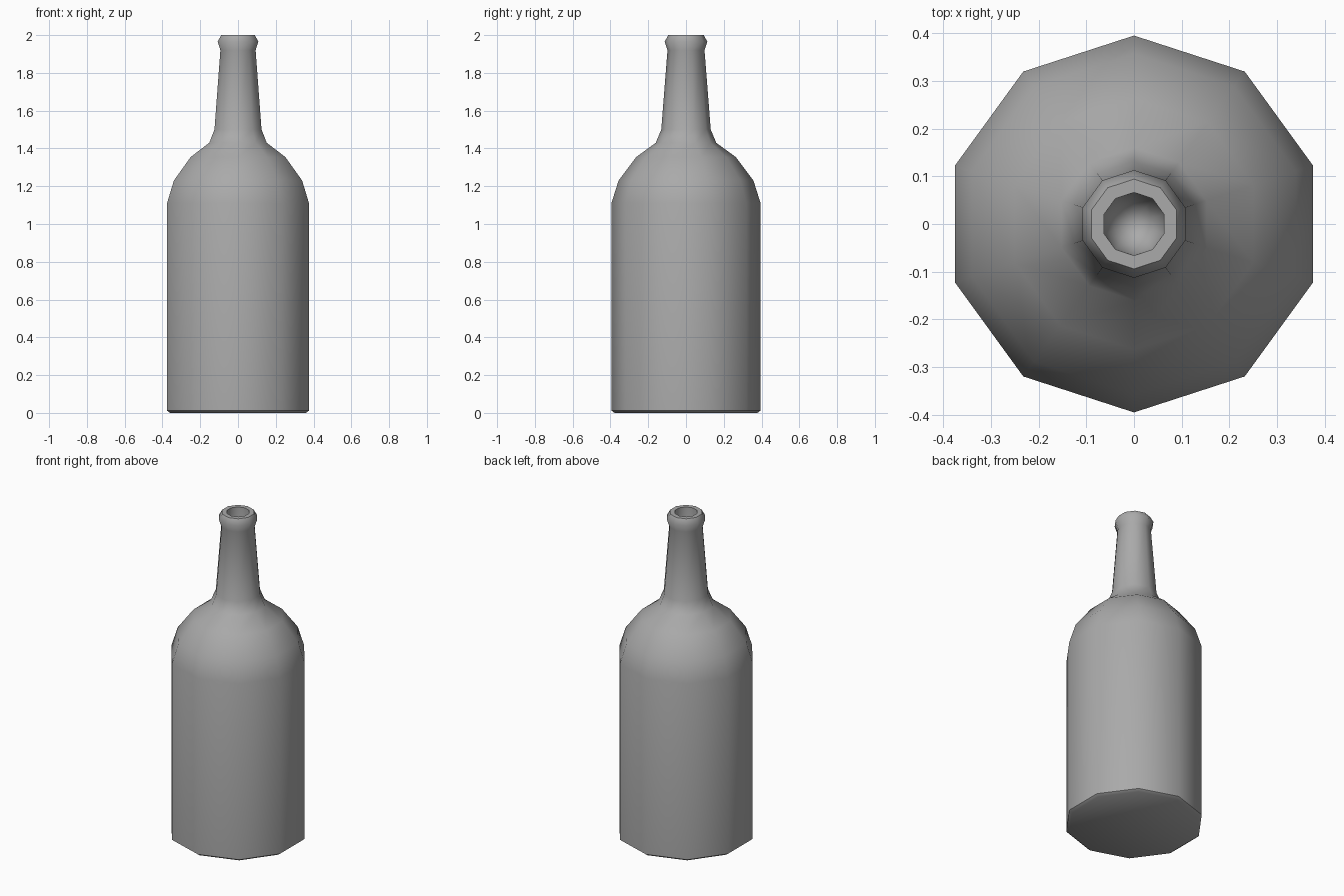
import bpy
import bmesh
import math

cube = bpy.data.objects.get("Cube")
if cube:
    bpy.data.objects.remove(cube, do_unlink=True)

SIDES = 10

# Single flat colour
grey = bpy.data.materials.new("bottle_grey")
grey.use_nodes = True
colour = (0.4, 0.4, 0.4, 1.0)
grey.diffuse_color = colour
grey.node_tree.nodes["Principled BSDF"].inputs["Base Color"].default_value = colour

# Half profiles as (radius, height)
base = [(0, 0), (0.378, 0), (0.395, 0.012)]
shoulder = [(0.395, 1.11), (0.357, 1.23), (0.263, 1.355), (0.16, 1.43)]
neck = [(0.131, 1.5), (0.098, 1.92)]
lip = [(0.113, 1.965), (0.094, 2.0), (0.066, 2.0)]
bore = [(0.064, 1.76), (0.04, 1.71), (0, 1.69)]


def lathe(name, profile, material):
    """Spin a half profile around z, with a corner pointing along y."""
    bm = bmesh.new()
    verts = [bm.verts.new((0, r, z)) for r, z in profile]
    edges = [bm.edges.new(pair) for pair in zip(verts, verts[1:])]
    bmesh.ops.spin(bm, geom=verts + edges, cent=(0, 0, 0), axis=(0, 0, 1),
                   angle=math.tau, steps=SIDES)
    bmesh.ops.remove_doubles(bm, verts=bm.verts, dist=0.0005)
    bmesh.ops.recalc_face_normals(bm, faces=bm.faces)
    mesh = bpy.data.meshes.new(name)
    bm.to_mesh(mesh)
    bm.free()
    mesh.materials.append(material)
    obj = bpy.data.objects.new(name, mesh)
    bpy.context.collection.objects.link(obj)
    return obj


# Bottle with hollow mouth
bottle = lathe("bottle", base + shoulder + neck + lip + bore, grey)

# Smooth sides, crisp rim and base
for other in bpy.context.selected_objects:
    other.select_set(False)
bottle.select_set(True)
bpy.context.view_layer.objects.active = bottle
bpy.ops.object.shade_smooth_by_angle(angle=math.radians(50))
